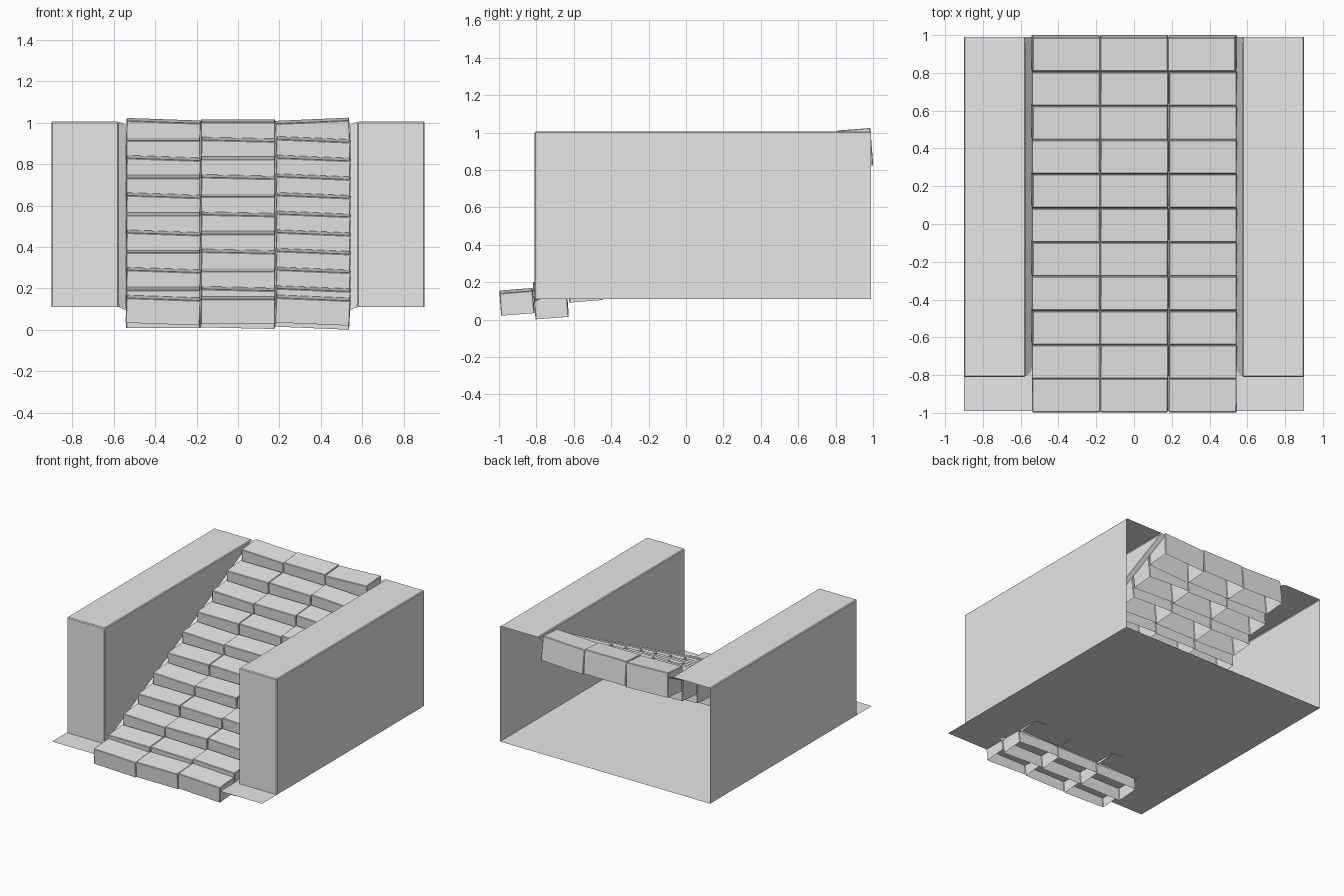
import bpy, bmesh
from math import radians
from mathutils import Matrix, Vector

cube = bpy.data.objects.get("Cube")
if cube:
    bpy.data.objects.remove(cube, do_unlink=True)

stone = bpy.data.materials.new("light_stone")
stone.use_nodes = True
stone.diffuse_color = (0.8, 0.8, 0.8, 1)
stone.node_tree.nodes["Principled BSDF"].inputs["Base Color"].default_value = (0.8, 0.8, 0.8, 1)


def add_object(name, bm, bevel=0.0, mirror=False):
    mesh = bpy.data.meshes.new(name)
    bm.to_mesh(mesh)
    bm.free()
    mesh.materials.append(stone)
    ob = bpy.data.objects.new(name, mesh)
    bpy.context.collection.objects.link(ob)
    if bevel:
        mod = ob.modifiers.new("edge_chamfer", 'BEVEL')
        mod.width = bevel
        mod.segments = 1
    if mirror:
        ob.modifiers.new("mirror", 'MIRROR').use_clip = False
    return ob


def panels(faces):
    """Flat panels that share their corner points."""
    bm = bmesh.new()
    for corners in faces:
        bm.faces.new([bm.verts.new(c) for c in corners])
    bmesh.ops.remove_doubles(bm, verts=bm.verts, dist=0.0001)
    return bm


FRONT, BACK, BASE, TOP = -0.81, 0.99, 0.11, 1.005
INNER, OUTER, STEP_EDGE = 0.575, 0.9, 0.542

# Side walls: open shells whose inner panel follows the slope of the stairs
inner_low, inner_front, inner_back = (INNER, FRONT, BASE), (INNER, FRONT, TOP), (INNER, BACK, TOP)
outer_low, outer_front, outer_back = (OUTER, FRONT, BASE), (OUTER, FRONT, TOP), (OUTER, BACK, TOP)
outer_back_low = (OUTER, BACK, BASE)
add_object("side_walls", panels([
    (outer_low, outer_back_low, outer_back, outer_front),
    (inner_low, outer_low, outer_front, inner_front),
    (inner_front, outer_front, outer_back, inner_back),
    (inner_low, inner_front, inner_back),
]), bevel=0.006, mirror=True)

# Narrow sloping strips between walls and steps
DROP = 0.015
add_object("slope_strips", panels([
    ((STEP_EDGE, FRONT, BASE - DROP), inner_low, inner_back, (STEP_EDGE, BACK, TOP - DROP)),
]), mirror=True)

# Floor sheet
add_object("floor", panels([
    ((-OUTER, -BACK, BASE), (OUTER, -BACK, BASE), (OUTER, BACK, BASE), (-OUTER, BACK, BASE)),
]))


# Steps: bottomless stone blocks, each slightly tilted
def step_block(name, x, y, top, height, roll):
    bm = bmesh.new()
    bmesh.ops.create_cube(bm, size=1)
    bottom = [f for f in bm.faces if f.normal.z < -0.5]
    bmesh.ops.delete(bm, geom=bottom, context='FACES_ONLY')
    bmesh.ops.scale(bm, vec=Vector((0.359, 0.178, height)), verts=bm.verts)
    tilt = Matrix.Rotation(radians(roll), 4, 'Y') @ Matrix.Rotation(radians(4.5), 4, 'X')
    bm.transform(Matrix.Translation((x, y, top - height / 2)) @ tilt)
    add_object(name, bm, bevel=0.004)


ROWS = 11
for row in range(ROWS):
    y = -0.904 + row * 0.1808
    top = 0.155 if row == 0 else 0.2 + 0.09 * (row - 1)
    height = 0.12 if row == 0 else 0.185
    odd = row % 2
    rolls = (0 if odd else 2, 1.3 if odd else 0, -2.5 if row == ROWS - 1 else 2.4)
    for col, roll in enumerate(rolls):
        step_block(f"step_{row + 1}_{col + 1}", (col - 1) * 0.361, y, top, height, roll)
